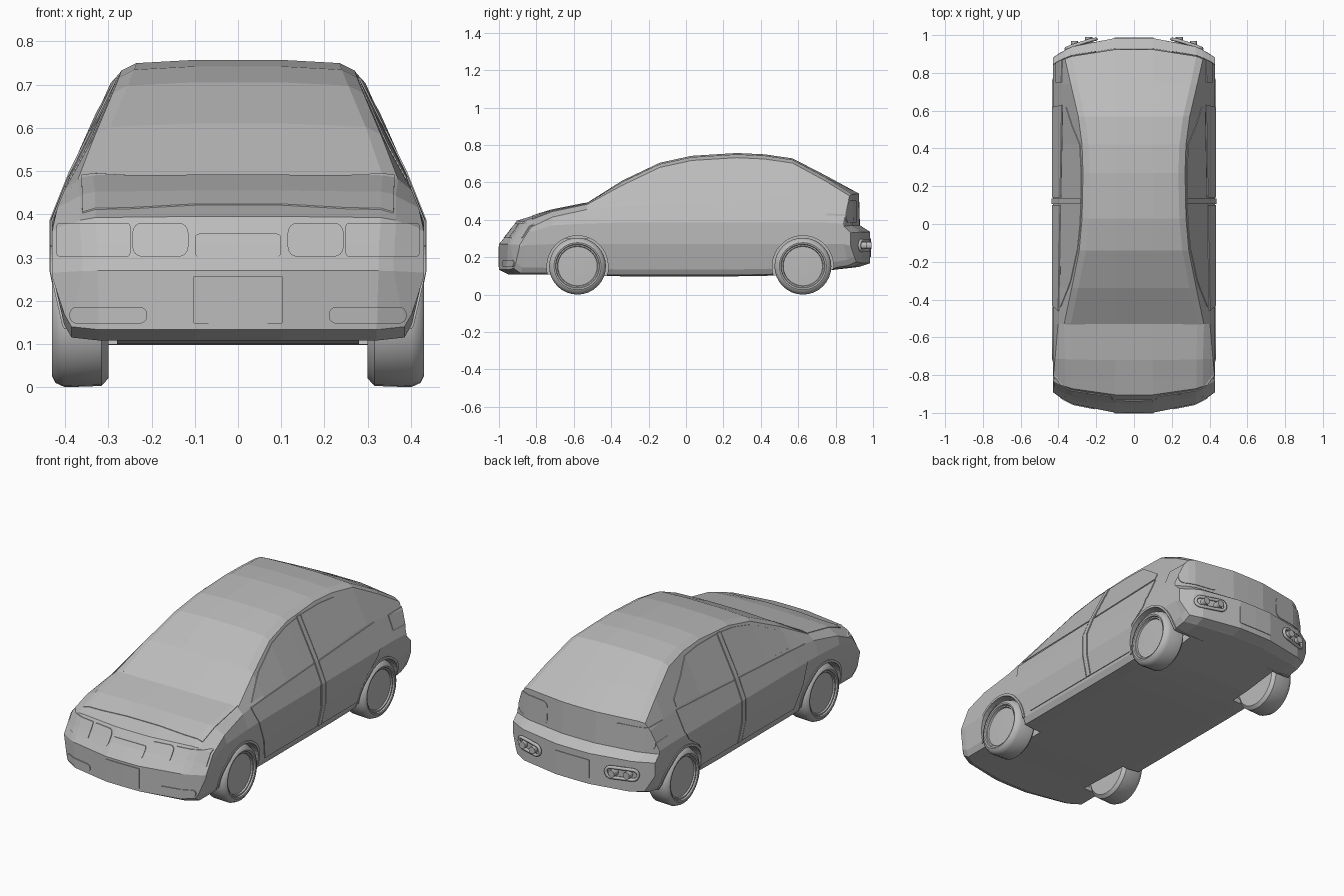
import bpy, bmesh, math
from mathutils import Matrix, Vector

if "Cube" in bpy.data.objects:
    bpy.data.objects.remove(bpy.data.objects["Cube"], do_unlink=True)

# One grey for the whole car
grey = bpy.data.materials.new("plain grey")
grey.use_nodes = True
colour = (0.5, 0.5, 0.5, 1)
grey.diffuse_color = colour
grey.node_tree.nodes["Principled BSDF"].inputs["Base Color"].default_value = colour

WHEEL_Y = {"front": -0.58, "rear": 0.625}
SIDES = {"left": 1, "right": -1}
AXLE_Z = 0.152
ARCH_R = 0.165


def make_object(name, bm):
    bmesh.ops.recalc_face_normals(bm, faces=bm.faces[:])
    mesh = bpy.data.meshes.new(name)
    bm.to_mesh(mesh)
    bm.free()
    mesh.materials.append(grey)
    obj = bpy.data.objects.new(name, mesh)
    bpy.context.collection.objects.link(obj)
    return obj


def bowed(x, y):
    """Curve the two ends of the car in plan."""
    ramp = max(0, (abs(y) - 0.7) / 0.3)
    return y - math.copysign(0.11 * ramp * (abs(x) / 0.43) ** 3, y)


def half_section(y, floor, crease, waist, belt, edge_x, top):
    drop = min(0.025, (top - belt) * 0.25)
    belt_x = min(0.43, 0.43 - (belt - 0.385) * 0.4)
    pts = [(0, floor - 0.007), (0.1, floor - 0.007), (0.32, floor - 0.007),
           (0.385, floor), (0.402, floor + 0.03), (0.43, crease), (0.43, waist),
           (belt_x, belt), (edge_x, top - drop), (edge_x - 0.035, top - drop * 0.3),
           (0.1, top), (0, top)]
    return [(x, bowed(x, y), z) for x, z in pts]


# Stations from nose to tail: y, floor, crease, waist, belt, roof edge x, top
stations = [
    (-1.0, 0.14, 0.255, 0.262, 0.265, 0.36, 0.27),
    (-0.95, 0.115, 0.265, 0.3, 0.315, 0.36, 0.33),
    (-0.905, 0.115, 0.265, 0.335, 0.36, 0.365, 0.395),
    (-0.72, 0.115, 0.27, 0.37, 0.415, 0.365, 0.452),
    (-0.53, 0.107, 0.27, 0.38, 0.455, 0.37, 0.49),
    (-0.34, 0.105, 0.27, 0.385, 0.475, 0.33, 0.61),
    (-0.14, 0.105, 0.27, 0.385, 0.485, 0.29, 0.705),
    (0.03, 0.105, 0.27, 0.385, 0.49, 0.275, 0.742),
    (0.27, 0.105, 0.27, 0.385, 0.505, 0.27, 0.757),
    (0.42, 0.107, 0.27, 0.385, 0.515, 0.275, 0.75),
    (0.57, 0.115, 0.27, 0.385, 0.52, 0.295, 0.728),
    (0.75, 0.135, 0.27, 0.385, 0.505, 0.335, 0.635),
    (0.925, 0.155, 0.27, 0.38, 0.49, 0.365, 0.54),
    (0.93, 0.157, 0.27, 0.36, 0.365, 0.365, 0.37),
    (0.985, 0.175, 0.26, 0.325, 0.33, 0.36, 0.335),
]


def build_shell(name, inflate=0):
    bm = bmesh.new()
    for side in SIDES.values():
        rows = [[bm.verts.new((x * side, y, z)) for x, y, z in half_section(*s)]
                for s in stations]
        for a, b in zip(rows, rows[1:]):
            for j in range(len(a) - 1):
                bm.faces.new((a[j], a[j + 1], b[j + 1], b[j]))
        for r in (rows[0], rows[-1]):
            for j in range(3):
                bm.faces.new((r[j], r[j + 1], r[-2 - j], r[-1 - j]))
            bm.faces.new(r[3:9])
    bmesh.ops.remove_doubles(bm, verts=bm.verts[:], dist=0.0002)
    bmesh.ops.recalc_face_normals(bm, faces=bm.faces[:])
    bm.normal_update()
    moves = [(v, v.normal * inflate) for v in bm.verts]
    for v, move in moves:
        v.co += move
    return make_object(name, bm)


def prism(name, outline, axis, near, far):
    """Extrude a flat outline along an axis."""
    def place(p, d):
        a, b = p
        return {"x": (d, a, b), "y": (a, d, b), "z": (a, b, d)}[axis]
    bm = bmesh.new()
    lo = [bm.verts.new(place(p, near)) for p in outline]
    hi = [bm.verts.new(place(p, far)) for p in outline]
    bm.faces.new(lo)
    bm.faces.new(hi[::-1])
    for i in range(len(lo)):
        k = (i + 1) % len(lo)
        bm.faces.new((lo[i], lo[k], hi[k], hi[i]))
    return make_object(name, bm)


def boolean(target, other, operation):
    mod = target.modifiers.new("cut", "BOOLEAN")
    mod.operation = operation
    mod.solver = "EXACT"
    mod.object = other
    bpy.context.view_layer.update()
    graph = bpy.context.evaluated_depsgraph_get()
    mesh = bpy.data.meshes.new_from_object(target.evaluated_get(graph))
    target.modifiers.clear()
    target.data = mesh


def panel(name, outline, axis, near, far, lift=0.004):
    """A thin raised panel that follows the body surface."""
    obj = prism(name, outline, axis, near, far)
    skin = build_shell("skin", lift)
    boolean(obj, skin, "INTERSECT")
    bpy.data.objects.remove(skin, do_unlink=True)
    return obj


def side_panels(name, outline, lift=0.004):
    for label, s in SIDES.items():
        panel(f"{label}_{name}", outline, "x", 0.2 * s, 0.6 * s, lift)


def end_panels(name, outline, near, far, lift=0.004):
    for label, s in SIDES.items():
        panel(f"{label}_{name}", [(x * s, z) for x, z in outline], "y", near, far, lift)


def arc(cx, cz, r, start, end, n):
    return [(cx + r * math.cos(start + (end - start) * i / n),
             cz + r * math.sin(start + (end - start) * i / n)) for i in range(n + 1)]


def rounded(x0, x1, z0, z1, r):
    pts = []
    corners = ((x1 - r, z1 - r), (x0 + r, z1 - r), (x0 + r, z0 + r), (x1 - r, z0 + r))
    for i, (cx, cz) in enumerate(corners):
        pts += arc(cx, cz, r, i * math.pi / 2, (i + 1) * math.pi / 2, 4)
    return pts


# Body with wheel wells
body = build_shell("body")
for y in WHEEL_Y.values():
    for s in SIDES.values():
        circle = arc(y, AXLE_Z, ARCH_R, 0, math.tau, 32)[:-1]
        well = prism("well", circle, "x", 0.28 * s, 0.6 * s)
        boolean(body, well, "DIFFERENCE")
        bpy.data.objects.remove(well, do_unlink=True)

# Wheel arch lips
for end, y in WHEEL_Y.items():
    outer = arc(y, AXLE_Z, 0.176, -0.1, math.pi + 0.1, 20)
    inner = arc(y, AXLE_Z, 0.163, math.pi + 0.1, -0.1, 20)
    side_panels(end + "_arch_lip", outer + inner, 0.005)

# Doors, side windows and centre pillars
side_panels("front_door", [(-0.46, 0.465), (-0.44, 0.4), (-0.35, 0.15),
                           (0.1, 0.15), (0.1, 0.49)])
side_panels("rear_door", [(0.14, 0.49), (0.14, 0.15), (0.455, 0.15), (0.465, 0.22),
                          (0.5, 0.285), (0.59, 0.35), (0.62, 0.4), (0.63, 0.512)])
side_panels("front_window", [(-0.44, 0.483), (-0.3, 0.585), (-0.14, 0.665),
                             (0.0, 0.7), (0.1, 0.71), (0.1, 0.5)], 0.003)
side_panels("rear_window", [(0.14, 0.5), (0.14, 0.713), (0.3, 0.715), (0.42, 0.705),
                            (0.62, 0.56), (0.62, 0.523)], 0.003)
side_panels("centre_pillar", [(0.106, 0.15), (0.134, 0.15), (0.134, 0.715),
                              (0.106, 0.715)], 0.006)

# Bonnet
panel("bonnet", [(-0.36, -0.82), (0.36, -0.82), (0.362, -0.52), (0.2, -0.537),
                 (-0.2, -0.537), (-0.362, -0.52)], "z", 0.3, 0.8, 0.003)

# Nose: lamps, grille and plate
end_panels("inner_headlamp", rounded(0.115, 0.244, 0.302, 0.38, 0.022), -1.1, -0.8)
end_panels("outer_headlamp", rounded(0.249, 0.42, 0.302, 0.38, 0.008), -1.1, -0.75)
end_panels("fog_lamp", rounded(0.21, 0.39, 0.147, 0.186, 0.018), -1.1, -0.8, 0.005)
panel("grille", rounded(-0.1, 0.1, 0.302, 0.355, 0.01), "y", -1.1, -0.8, 0.003)
panel("front_plate", rounded(-0.103, 0.103, 0.147, 0.257, 0.003), "y", -1.1, -0.8)

# Tail: lamps and plate
end_panels("tail_lamp", rounded(0.2, 0.415, 0.385, 0.505, 0.03), 0.75, 1.1)
panel("rear_plate", rounded(-0.103, 0.103, 0.2, 0.3, 0.003), "y", 0.8, 1.1)

# Twin exhaust pipes with oval surrounds
for label, s in SIDES.items():
    curve = bpy.data.curves.new("surround", "CURVE")
    curve.dimensions = "3D"
    curve.bevel_depth = 0.009
    curve.bevel_resolution = 1
    loop = rounded(0.2, 0.36, 0.235, 0.29, 0.027)
    line = curve.splines.new("POLY")
    line.points.add(len(loop) - 1)
    line.use_cyclic_u = True
    for point, (x, z) in zip(line.points, loop):
        point.co = (x * s, bowed(x, 0.985) + 0.004, z, 1)
    curve.materials.append(grey)
    bpy.context.collection.objects.link(
        bpy.data.objects.new(label + "_exhaust_surround", curve))
    for part, x in (("inner", 0.24), ("outer", 0.315)):
        tip = bowed(x, 0.985) + 0.024
        prism(f"{label}_{part}_exhaust", arc(x * s, 0.262, 0.019, 0, math.tau, 16)[:-1],
              "y", tip - 0.08, tip)

# Wheels turned from one tyre and rim profile
profile = [(0.3, 0), (0.3, 0.132), (0.316, 0.149), (0.4, 0.152), (0.422, 0.142),
           (0.43, 0.126), (0.428, 0.118), (0.42, 0.115), (0.42, 0.108),
           (0.412, 0.105), (0.415, 0)]
for end, y in WHEEL_Y.items():
    for label, s in SIDES.items():
        bm = bmesh.new()
        verts = [bm.verts.new((x * s, y, AXLE_Z + r)) for x, r in profile]
        edges = [bm.edges.new(pair) for pair in zip(verts, verts[1:])]
        bmesh.ops.spin(bm, geom=verts + edges, cent=(0, y, AXLE_Z), axis=(1, 0, 0),
                       angle=math.tau, steps=32)
        bmesh.ops.remove_doubles(bm, verts=bm.verts[:], dist=0.0005)
        wheel = make_object(f"{end}_{label}_wheel", bm)
        bpy.ops.object.select_all(action="DESELECT")
        wheel.select_set(True)
        bpy.context.view_layer.objects.active = wheel
        bpy.ops.object.shade_smooth_by_angle(angle=math.radians(40))
